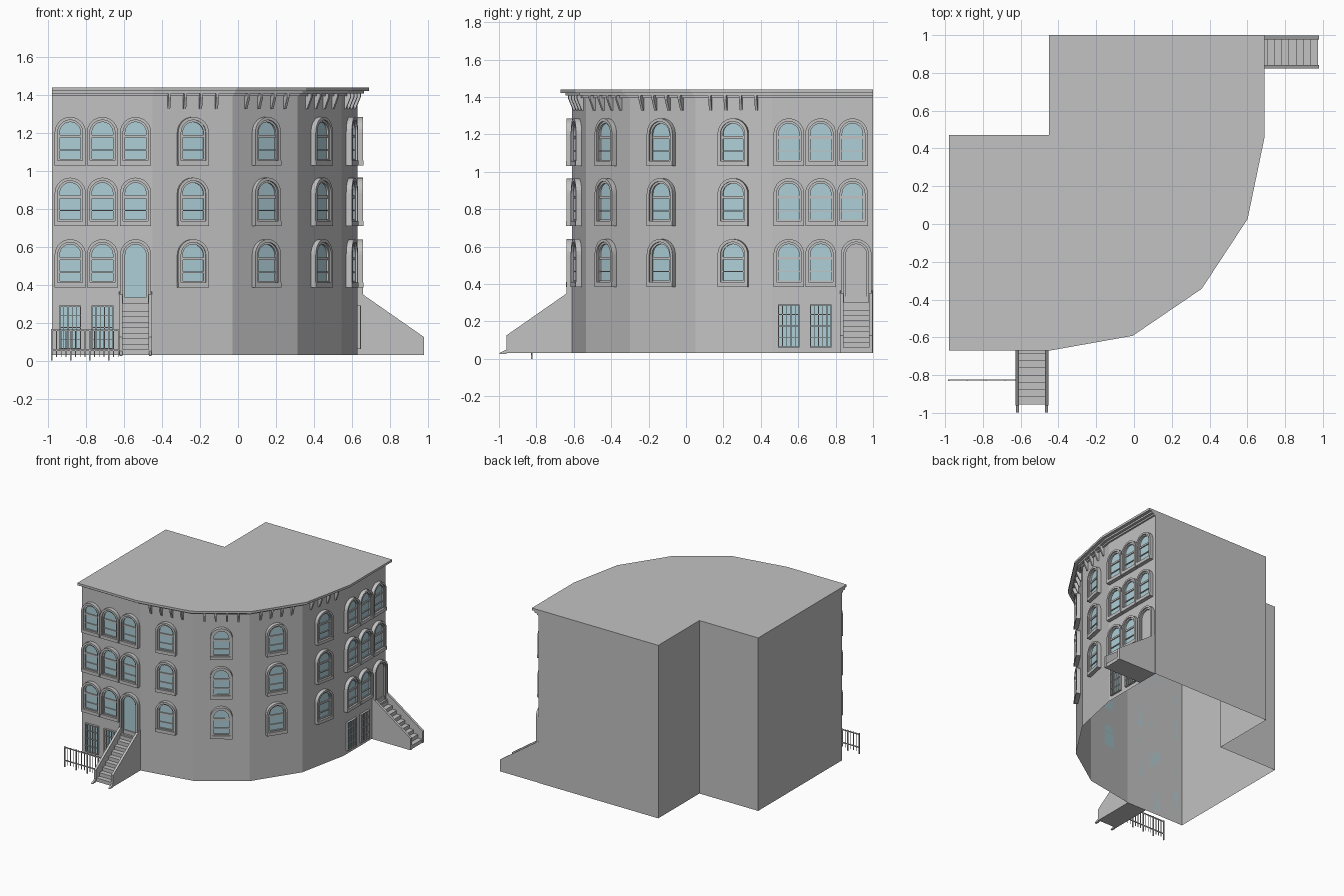
import bpy, bmesh, math
from mathutils import Vector, Matrix

cube = bpy.data.objects.get("Cube")
if cube:
    bpy.data.objects.remove(cube, do_unlink=True)


def material(name, color):
    m = bpy.data.materials.new(name)
    m.use_nodes = True
    m.diffuse_color = (*color, 1)
    m.node_tree.nodes["Principled BSDF"].inputs["Base Color"].default_value = (*color, 1)
    return m


STONE = material("grey stone", (0.54, 0.54, 0.54))
GLASS = material("pale blue glass", (0.42, 0.62, 0.68))


def finish(bm, name, mat):
    bmesh.ops.recalc_face_normals(bm, faces=bm.faces)
    mesh = bpy.data.meshes.new(name)
    bm.to_mesh(mesh)
    bm.free()
    mesh.materials.append(mat)
    return mesh


def add(name, mesh, pos=(0, 0, 0), turn=0):
    ob = bpy.data.objects.new(name, mesh)
    ob.location = pos
    ob.rotation_euler.z = turn
    bpy.context.collection.objects.link(ob)
    return ob


# Placements: plan outline, elevation outline, side profile (outward is -y)
PLAN = lambda a, b, t: Vector((a, b, t))
FACE = lambda a, b, t: Vector((a, -t, b))
SIDE = lambda a, b, t: Vector((t, -a, b))


def prism(bm, outline, lo, hi, place, caps=True):
    n = len(outline)
    bot, top = [[bm.verts.new(place(a, b, t)) for a, b in outline] for t in (lo, hi)]
    for i in range(n):
        j = (i + 1) % n
        bm.faces.new((bot[i], bot[j], top[j], top[i]))
    if caps:
        bm.faces.new(bot)
        bm.faces.new(top)


def plate(bm, x0, x1, z0, z1, lo, hi):
    prism(bm, [(x0, z0), (x1, z0), (x1, z1), (x0, z1)], lo, hi, FACE)


def arch(r, base, spring, n=14):
    bow = [(-r * math.cos(math.pi * i / n), spring + r * math.sin(math.pi * i / n)) for i in range(n + 1)]
    return [(-r, base)] + bow + [(r, base)]


def arch_ring(bm, r_out, r_in, spring, lo, hi):
    # rectangular section swept around the arch
    stations = []
    for (a, b), (c, d) in zip(arch(r_out, 0, spring), arch(r_in, 0, spring)):
        corners = ((a, b, lo), (a, b, hi), (c, d, hi), (c, d, lo))
        stations.append([bm.verts.new(FACE(*p)) for p in corners])
    for s, t in zip(stations, stations[1:]):
        for k in range(4):
            m = (k + 1) % 4
            bm.faces.new((s[k], s[m], t[m], t[k]))
    bm.faces.new(stations[0])
    bm.faces.new(stations[-1])


# Facade line, from the left front corner around to the right rear corner
FRONT = [(-0.98, -0.61), (-0.45, -0.61), (-0.03, -0.535), (0.315, -0.30),
         (0.545, 0.05), (0.63, 0.46), (0.63, 1.0)]
REAR = [(-0.45, 1.0), (-0.45, 0.47), (-0.98, 0.47)]


def offset(d):
    pts = [Vector(p) for p in FRONT]
    nor = []
    for p, q in zip(pts, pts[1:]):
        u = (q - p).normalized()
        nor.append(Vector((u.y, -u.x)))
    out = [pts[0] + nor[0] * d]
    for p, a, b in zip(pts[1:], nor, nor[1:]):
        out.append(p + (a + b) * d / (1 + a.dot(b)))
    out.append(pts[-1] + nor[-1] * d)
    return [tuple(p) for p in out]


# Walls, open underneath
bm = bmesh.new()
prism(bm, FRONT + REAR, 0.03, 1.42, PLAN, caps=False)
add("walls", finish(bm, "walls", STONE))

# Stepped cornice and flat roof
for name, d, lo, hi in (("frieze_moulding", 0.014, 1.395, 1.408),
                        ("cornice_step", 0.035, 1.408, 1.422),
                        ("roof_cornice", 0.06, 1.422, 1.44)):
    bm = bmesh.new()
    prism(bm, offset(d) + REAR, lo, hi, PLAN)
    add(name, finish(bm, name, STONE))


def arched_meshes(name, height, sill, bars):
    spring = height - 0.082
    bm = bmesh.new()
    arch_ring(bm, 0.082, 0.066, spring, 0, 0.03)
    arch_ring(bm, 0.066, 0.055, spring, 0, 0.02)
    plate(bm, -0.082, 0.082, 0, sill, 0, 0.032)
    for z, h in bars:
        plate(bm, -0.055, 0.055, z, z + h, 0, 0.016)
    frame = finish(bm, name + "_frame", STONE)
    panes = []
    for mat in (GLASS, STONE):
        bm = bmesh.new()
        prism(bm, arch(0.055, sill, spring), 0, 0.008, FACE)
        panes.append(finish(bm, name + "_pane", mat))
    return frame, panes


win_frame, (win_pane, _) = arched_meshes("window", 0.255, 0.026, [(0.026, 0.008), (0.078, 0.006), (0.146, 0.014)])
door_frame, (door_glass, door_panel) = arched_meshes("door", 0.35, 0.012, [(0.012, 0.03)])

# Barred basement window
bm = bmesh.new()
for s in (-1, 1):
    plate(bm, s * 0.058, s * 0.052, 0, 0.23, 0, 0.016)
for z in (0, 0.224):
    plate(bm, -0.052, 0.052, z, z + 0.006, 0, 0.016)
for i in range(4):
    x = -0.034 + i * 0.0227
    plate(bm, x - 0.002, x + 0.002, 0, 0.23, 0.012, 0.018)
for z in (0.05, 0.112, 0.174):
    plate(bm, -0.058, 0.058, z, z + 0.005, 0.011, 0.017)
low_frame = finish(bm, "basement_window_bars", STONE)
bm = bmesh.new()
plate(bm, -0.052, 0.052, 0.006, 0.224, 0, 0.006)
low_pane = finish(bm, "basement_window_pane", GLASS)

# Entrance stair: stacked steps, two sloping cheek walls and toe blocks
bm = bmesh.new()
STEPS = 9
for i in range(STEPS):
    z = 0.03 + i * 0.029
    plate(bm, -0.068, 0.068, z, z + 0.029, 0, 0.345 * (STEPS - i) / STEPS)
for s in (-1, 1):
    prism(bm, [(0, 0.03), (0, 0.365), (0.02, 0.355), (0.35, 0.125), (0.35, 0.03)],
          s * 0.068, s * 0.087, SIDE)
stair = finish(bm, "entrance_stair", STONE)
bm = bmesh.new()
for s in (-1, 1):
    prism(bm, [(0.35, 0.025), (0.35, 0.05), (0.388, 0.03), (0.388, 0.025)],
          s * 0.07, s * 0.085, SIDE)
toes = finish(bm, "stair_toe_blocks", STONE)

# Triangular cornice bracket
bm = bmesh.new()
prism(bm, [(0, 0.08), (0.034, 0.08), (0.034, 0.062), (0.008, 0), (0, 0)], -0.007, 0.007, SIDE)
bracket = finish(bm, "cornice_bracket", STONE)

FLOORS = (0.385, 0.71, 1.03)


def window(pos, z, turn):
    add("window_frame", win_frame, (*pos, z), turn)
    add("window_pane", win_pane, (*pos, z), turn)


# Curved corner: one window column and a row of brackets on each facet
for p, q in zip(FRONT[1:5], FRONT[2:6]):
    p, q = Vector(p), Vector(q)
    turn = math.atan2(q.y - p.y, q.x - p.x)
    for z in FLOORS:
        window((p + q) / 2, z, turn)
    for t in (0.2, 0.4, 0.6, 0.8):
        add("cornice_bracket", bracket, (*p.lerp(q, t), 1.328), turn)

# Two straight wings, each with three columns, a door, a stair and basement windows
wings = [([(-0.885, -0.61), (-0.715, -0.61), (-0.54, -0.61)], 0, door_glass),
         ([(0.63, 0.89), (0.63, 0.72), (0.63, 0.55)], math.pi / 2, door_panel)]
for spots, turn, panel in wings:
    side_wing = turn > 0
    door = spots[0] if side_wing else spots[2]
    door = (0.63, 0.91) if side_wing else door
    for spot in spots:
        for z in FLOORS[1:]:
            window(spot, z, turn)
    for spot in spots[1:] if side_wing else spots[:2]:
        window(spot, FLOORS[0], turn)
        add("basement_window_bars", low_frame, (*spot, 0.06), turn)
        add("basement_window_pane", low_pane, (*spot, 0.06), turn)
    add("door_frame", door_frame, (*door, 0.29), turn)
    add("door_pane", panel, (*door, 0.29), turn)
    add("entrance_stair", stair, (*door, 0), turn)
    if not side_wing:
        add("stair_toe_blocks", toes, (*door, 0), turn)

# Area railing beside the front stair
bm = bmesh.new()
for z in (0.05, 0.155):
    plate(bm, -0.985, -0.627, z, z + 0.008, 0.823, 0.829)
for i in range(15):
    x = -0.982 + i * 0.025
    post = i % 4 == 0
    w = 0.004 if post else 0.002
    plate(bm, x - w, x + w, 0 if post else 0.02, 0.168, 0.826 - w, 0.826 + w)
add("area_railing", finish(bm, "area_railing", STONE))
